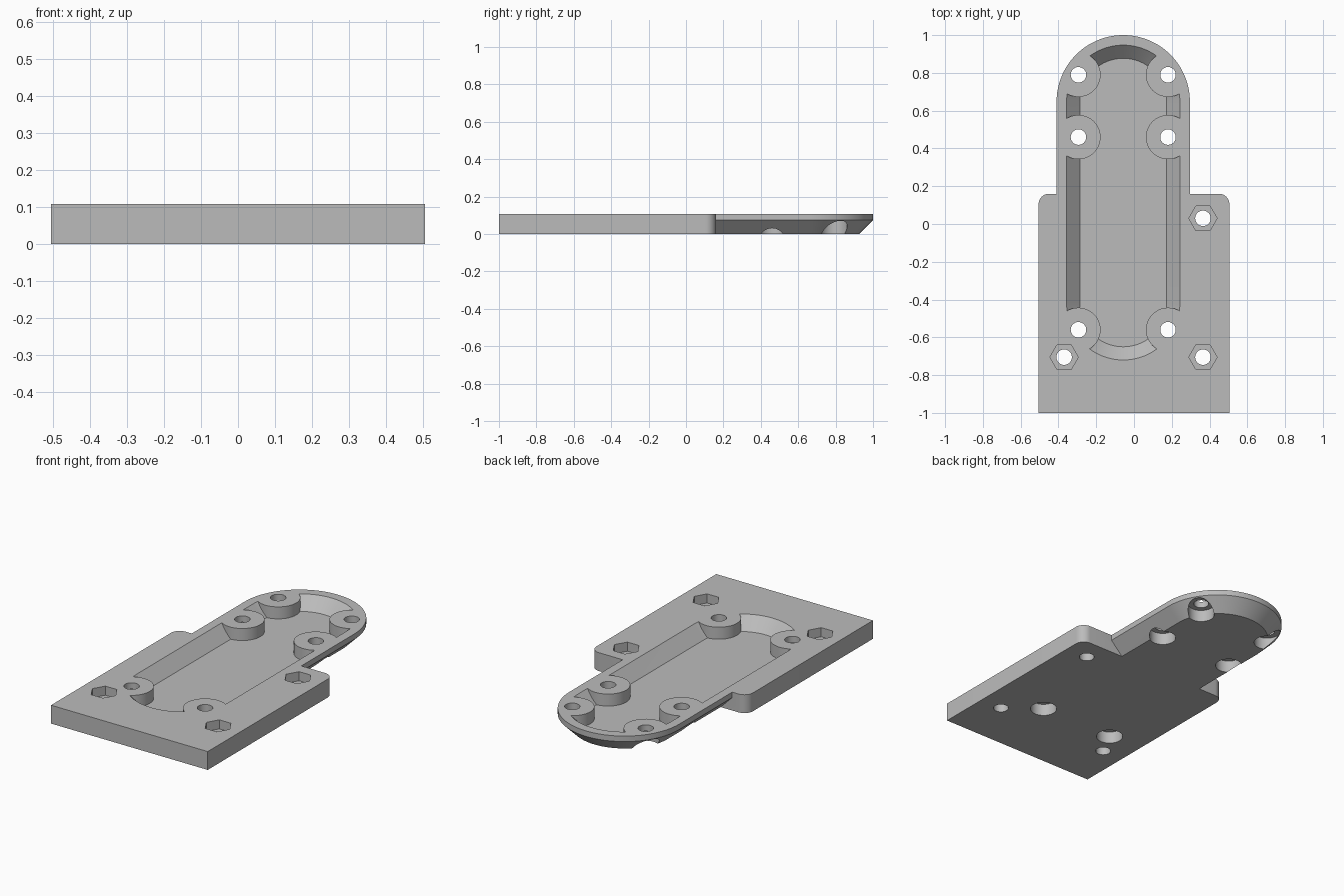
import bpy
import bmesh
from math import sin, cos, pi

if "Cube" in bpy.data.objects:
    bpy.data.objects.remove(bpy.data.objects["Cube"], do_unlink=True)

TOP = 0.107          # plate thickness
CX = -0.057          # centre line of the tongue
ARC_Y = 0.647        # centre of the rounded tongue end
W, L = 0.505, 1.0    # half width and half length of the plate

grey = bpy.data.materials.new("light grey")
grey.use_nodes = True
grey.diffuse_color = (0.5, 0.5, 0.5, 1)
grey.node_tree.nodes["Principled BSDF"].inputs["Base Color"].default_value = (0.5, 0.5, 0.5, 1)


def arc(x, y, r, start, end, n):
    return [(x + r * cos(start + (end - start) * i / n),
             y + r * sin(start + (end - start) * i / n)) for i in range(n + 1)]


def circle(x, y, r, n=48):
    return arc(x, y, r, 0, 2 * pi, n)[:-1]


def loft(name, solids):
    """Each solid is a list of (outline, height) layers, bottom to top."""
    bm = bmesh.new()
    for layers in solids:
        rings = [[bm.verts.new((x, y, z)) for x, y in pts] for pts, z in layers]
        bm.faces.new(rings[0][::-1])
        bm.faces.new(rings[-1])
        for a, b in zip(rings, rings[1:]):
            for i in range(len(a)):
                j = (i + 1) % len(a)
                bm.faces.new((a[i], a[j], b[j], b[i]))
    bmesh.ops.recalc_face_normals(bm, faces=bm.faces)
    mesh = bpy.data.meshes.new(name)
    bm.to_mesh(mesh)
    bm.free()
    mesh.materials.append(grey)
    ob = bpy.data.objects.new(name, mesh)
    bpy.context.collection.objects.link(ob)
    return ob


def combine(target, tool, operation):
    mod = target.modifiers.new(tool.name, 'BOOLEAN')
    mod.object, mod.operation, mod.solver = tool, operation, 'EXACT'
    bpy.context.view_layer.objects.active = target
    bpy.ops.object.modifier_apply(modifier=mod.name)
    bpy.data.objects.remove(tool, do_unlink=True)


def prisms(name, centres, r, low, high, n=48):
    return loft(name, [[(circle(x, y, r, n), low), (circle(x, y, r, n), high)]
                       for x, y in centres])


# Rectangular plate with its two back corners rounded
back, rc = 0.16, 0.055
outline = ([(-W, -L), (W, -L)]
           + arc(W - rc, back - rc, rc, 0, pi / 2, 10)
           + arc(-W + rc, back - rc, rc, pi / 2, pi, 10))
body = loft("mounting_plate", [[(outline, 0), (outline, TOP)]])


# Rounded tongue, chamfered underneath
def tongue_outline(r):
    return [(CX - r, 0), (CX + r, 0)] + arc(CX, ARC_Y, r, 0, pi, 64)


R = 0.353
tongue = loft("tongue", [[(tongue_outline(R - 0.075), 0),
                          (tongue_outline(R), 0.075), (tongue_outline(R), TOP)]])
combine(body, tongue, 'UNION')


# Sloped pocket, leaving six round bosses standing
def stadium(r):
    return arc(CX, ARC_Y, r, 0, pi, 64) + arc(CX, -0.42, r, pi, 2 * pi, 64)


bosses = [(CX + side * 0.237, y) for side in (-1, 1) for y in (0.79, 0.46, -0.56)]
pocket = loft("pocket_cutter", [[(stadium(0.23), 0.037), (stadium(0.32), 0.127)]])
combine(pocket, prisms("bosses", bosses, 0.117, -0.1, 0.3, 64), 'DIFFERENCE')
combine(body, pocket, 'DIFFERENCE')

# Counterbores under the bosses, hexagonal nut recesses, and through holes
nuts = [(0.365, 0.03), (0.365, -0.705), (-0.37, -0.705)]
combine(body, prisms("counterbores", bosses, 0.072, -0.1, 0.07), 'DIFFERENCE')
combine(body, prisms("nut_recesses", nuts, 0.075, TOP - 0.053, 0.3, 6), 'DIFFERENCE')
combine(body, prisms("through_holes", bosses + nuts, 0.041, -0.2, 0.4), 'DIFFERENCE')

# Smooth curved walls, crisp edges
bpy.ops.object.select_all(action='DESELECT')
body.select_set(True)
bpy.context.view_layer.objects.active = body
bpy.ops.object.shade_smooth_by_angle(angle=pi / 7)
